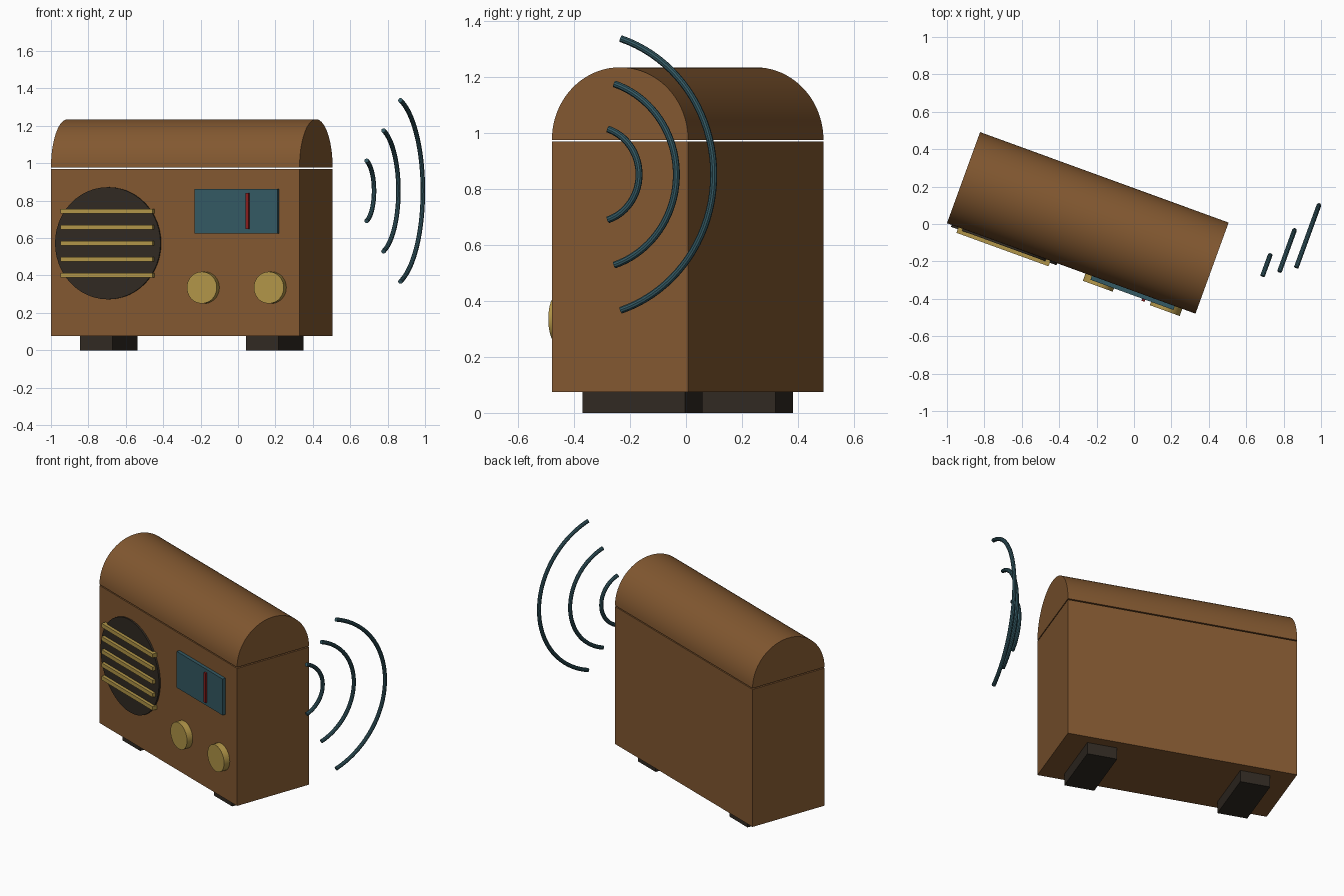
import bpy, bmesh
from math import sin, cos, pi, radians
from mathutils import Matrix, Vector

if "Cube" in bpy.data.objects:
    bpy.data.objects.remove(bpy.data.objects["Cube"])

# The whole radio is turned 20 degrees clockwise about z.
# Local axes: x along the width, -y is the radio's face.
FRAME = Matrix.Translation((-0.247, 0.006, 0)) @ Matrix.Rotation(radians(-20), 4, 'Z')
HALF_W, HALF_D = 0.707, 0.259


def material(name, rgb):
    m = bpy.data.materials.new(name)
    m.diffuse_color = (*rgb, 1)
    m.use_nodes = True
    m.node_tree.nodes["Principled BSDF"].inputs["Base Color"].default_value = m.diffuse_color
    return m


wood = material("wood", (0.225, 0.098, 0.03))
dark = material("dark_cloth", (0.03, 0.023, 0.016))
brass = material("brass", (0.44, 0.30, 0.065))
teal = material("teal", (0.034, 0.1, 0.125))
red = material("red", (0.25, 0.012, 0.012))


def add_object(name, bm, mat, smooth=False):
    bmesh.ops.recalc_face_normals(bm, faces=bm.faces)
    mesh = bpy.data.meshes.new(name)
    bm.to_mesh(mesh)
    bm.free()
    return place(bpy.data.objects.new(name, mesh), mat, smooth)


def place(obj, mat, smooth):
    bpy.context.collection.objects.link(obj)
    obj.data.materials.append(mat)
    obj.matrix_world = FRAME
    bpy.ops.object.select_all(action='DESELECT')
    obj.select_set(True)
    bpy.context.view_layer.objects.active = obj
    if obj.type == 'CURVE':
        bpy.ops.object.convert(target='MESH')
    if smooth:
        bpy.ops.object.shade_smooth_by_angle(angle=radians(35))
    return obj


def box(name, lo, hi, mat):
    lo, hi = Vector(lo), Vector(hi)
    bm = bmesh.new()
    m = Matrix.Translation((lo + hi) / 2) @ Matrix.Diagonal((*(hi - lo), 1))
    bmesh.ops.create_cube(bm, size=1, matrix=m)
    return add_object(name, bm, mat)


def disc(name, x, z, radius, y_front, y_back, mat):
    bm = bmesh.new()
    m = Matrix.Translation((x, (y_front + y_back) / 2, z)) @ Matrix.Rotation(pi / 2, 4, 'X')
    bmesh.ops.create_cone(bm, cap_ends=True, segments=48, radius1=radius,
                          radius2=radius, depth=y_back - y_front, matrix=m)
    return add_object(name, bm, mat, True)


# cabinet
box("cabinet", (-HALF_W, -HALF_D, 0.075), (HALF_W, HALF_D, 0.969), wood)

# rounded lid: half-round profile extruded along the width
bm = bmesh.new()
N = 40
profile = [bm.verts.new((-HALF_W, HALF_D * cos(pi * i / N), 0.976 + HALF_D * sin(pi * i / N)))
           for i in range(N + 1)]
face = bm.faces.new(profile)
new = bmesh.ops.extrude_face_region(bm, geom=[face], use_keep_orig=True)["geom"]
bmesh.ops.translate(bm, vec=(2 * HALF_W, 0, 0),
                    verts=[g for g in new if isinstance(g, bmesh.types.BMVert)])
add_object("rounded_lid", bm, wood, True)

# feet
for side, x in (("left", -0.472), ("right", 0.472)):
    box(side + "_foot", (x - 0.092, -0.195, 0), (x + 0.092, 0.195, 0.075), dark)

# speaker and grille bars
disc("speaker", -0.38, 0.572, 0.3, -0.27, -0.25, dark)
for i in range(5):
    z = 0.572 + (i - 2) * 0.0855
    box(f"grille_bar_{i + 1}", (-0.642, -0.29, z - 0.013), (-0.118, -0.25, z + 0.013), brass)

# tuning window and needle
box("tuning_window", (0.117, -0.281, 0.625), (0.589, -0.25, 0.861), teal)
box("tuning_needle", (0.412, -0.293, 0.647), (0.43, -0.27, 0.84), red)

# knobs
for side, x in (("left", 0.166), ("right", 0.547)):
    disc(side + "_knob", x, 0.335, 0.085, -0.3, -0.25, brass)

# sound waves: three round arcs floating beside the cabinet
for i in range(3):
    r, x, half = 0.17 * (i + 1), 0.975 + 0.077 * i, radians(72)
    curve = bpy.data.curves.new("sound_wave", 'CURVE')
    curve.dimensions = '3D'
    curve.bevel_depth = 0.0125
    curve.bevel_resolution = 3
    curve.use_fill_caps = True
    steps = 40
    spline = curve.splines.new('POLY')
    spline.points.add(steps)
    for k, p in enumerate(spline.points):
        a = half * (2 * k / steps - 1)
        p.co = (x, r * cos(a), 0.852 + r * sin(a), 1)
    place(bpy.data.objects.new(f"sound_wave_{i + 1}", curve), teal, True)
